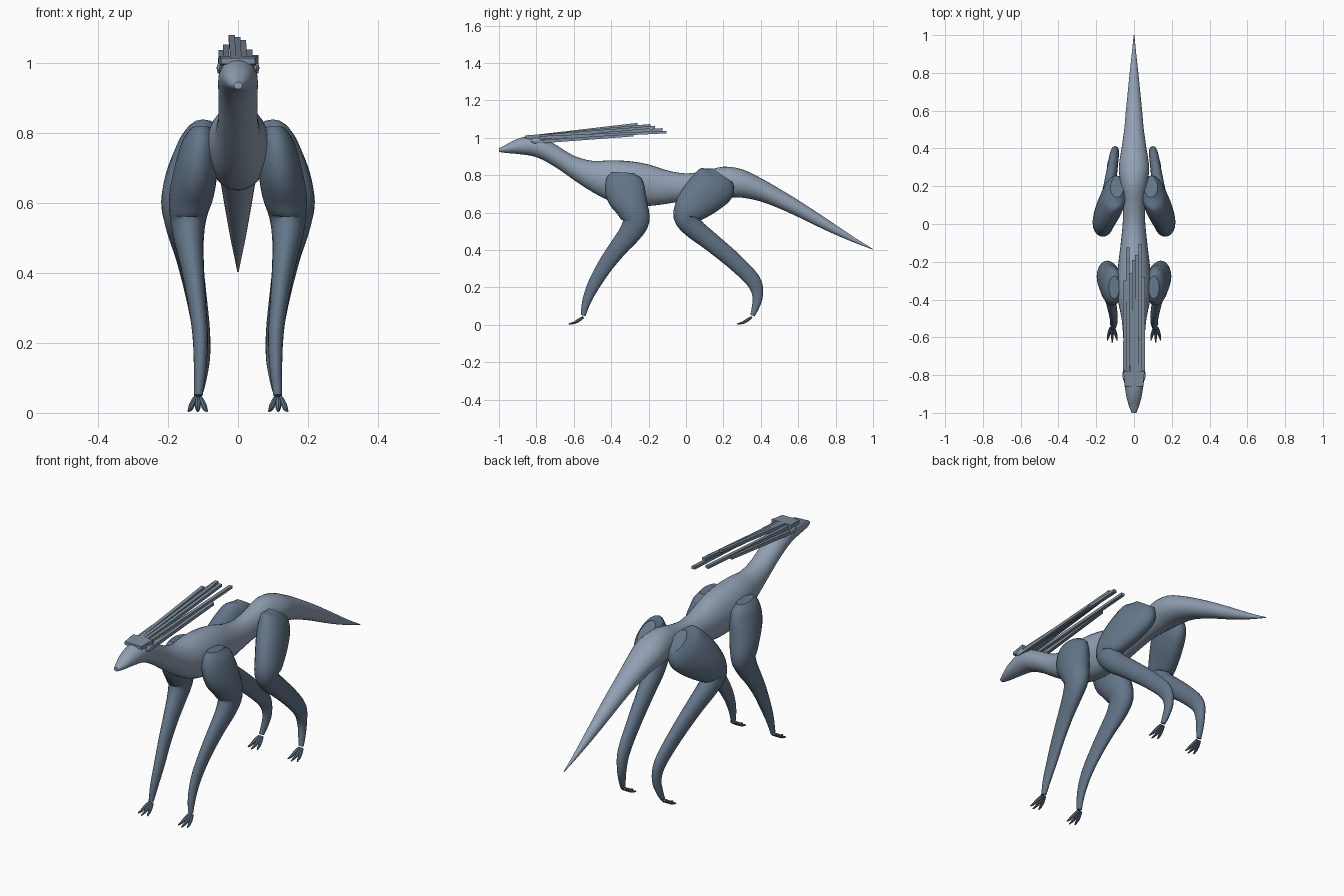
import bpy, bmesh, math
from mathutils import Vector

if "Cube" in bpy.data.objects:
    bpy.data.objects.remove(bpy.data.objects["Cube"])


def material(name, rgb):
    m = bpy.data.materials.new(name)
    m.diffuse_color = (*rgb, 1)
    m.use_nodes = True
    m.node_tree.nodes["Principled BSDF"].inputs["Base Color"].default_value = m.diffuse_color
    return m


HIDE = material("pale slate hide", (0.28, 0.35, 0.45))
LIMB = material("dark slate limb", (0.125, 0.18, 0.25))
QUILL = material("grey quill", (0.21, 0.27, 0.34))


def finish(bm, name, mat, angle=40):
    bmesh.ops.recalc_face_normals(bm, faces=bm.faces)
    me = bpy.data.meshes.new(name)
    bm.to_mesh(me)
    bm.free()
    ob = bpy.data.objects.new(name, me)
    bpy.context.collection.objects.link(ob)
    me.materials.append(mat)
    if angle:
        bpy.ops.object.select_all(action='DESELECT')
        ob.select_set(True)
        bpy.context.view_layer.objects.active = ob
        bpy.ops.object.shade_smooth_by_angle(angle=math.radians(angle))
    return ob


def smooth_rows(rows, steps):
    """Interpolate stations with a Catmull-Rom spline."""
    rows = [Vector(r) for r in rows]
    out = []
    for i in range(len(rows) - 1):
        a, b, c, d = (rows[min(max(i + k, 0), len(rows) - 1)] for k in (-1, 0, 1, 2))
        for s in range(steps):
            t = s / steps
            out.append(0.5 * (2 * b + (c - a) * t + (2 * a - 5 * b + 4 * c - d) * t * t
                              + (3 * b - a - 3 * c + d) * t ** 3))
    return out + [rows[-1]]


def loft(bm, rings):
    loops = [[bm.verts.new(p) for p in ring] for ring in rings]
    for a, b in zip(loops, loops[1:]):
        n = len(a)
        for i in range(n):
            bm.faces.new((a[i], a[(i + 1) % n], b[(i + 1) % n], b[i]))
    bm.faces.new(loops[0])
    bm.faces.new(loops[-1])


def tube(bm, rows, steps=4, sides=20, flip=1):
    """Rows of x, y, z, sideways radius, in-plane radius."""
    pts = smooth_rows(rows, steps)
    rings = []
    for i, p in enumerate(pts):
        q, r = pts[max(i - 1, 0)], pts[min(i + 1, len(pts) - 1)]
        t = Vector((0, r[1] - q[1], r[2] - q[2])).normalized()
        n = Vector((0, -t.z, t.y))
        ring = []
        for k in range(sides):
            a = math.tau * k / sides
            v = Vector(p[:3]) + Vector((1, 0, 0)) * p[3] * math.cos(a) + n * p[4] * math.sin(a)
            ring.append((v.x * flip, v.y, max(v.z, 0)))
        rings.append(ring)
    loft(bm, rings)


# Head, neck, torso and tail: y, top, bottom, half width
spine = [(-1, .945, .925, .012), (-.96, .965, .919, .028), (-.9, .995, .914, .043),
         (-.8, 1.013, .897, .056), (-.7, .965, .845, .056), (-.6, .905, .775, .057),
         (-.5, .877, .71, .066), (-.4, .88, .66, .086), (-.3, .875, .638, .091),
         (-.2, .858, .636, .082), (-.1, .826, .648, .07), (0, .81, .665, .06),
         (.1, .823, .68, .058), (.2, .846, .682, .07), (.3, .832, .68, .08),
         (.4, .785, .66, .066), (.5, .728, .622, .052), (.6, .667, .577, .043),
         (.7, .602, .528, .033), (.8, .535, .482, .023), (.9, .468, .44, .012),
         (1, .406, .402, .002)]
bm = bmesh.new()
rings = []
for y, top, bot, w in (tuple(v) for v in (smooth_rows(spine, 3))):
    rings.append([(w * math.cos(math.tau * k / 28), y,
                   (top + bot) / 2 + (top - bot) / 2 * math.sin(math.tau * k / 28))
                  for k in range(28)])
loft(bm, rings)
finish(bm, "body", HIDE)

fore = [(.105, -.335, .815, .028, .06), (.11, -.335, .775, .05, .096),
        (.12, -.32, .70, .062, .106), (.133, -.285, .62, .064, .085),
        (.142, -.268, .555, .052, .072), (.14, -.30, .49, .042, .06),
        (.13, -.36, .415, .033, .05), (.118, -.43, .32, .026, .042),
        (.108, -.49, .22, .022, .034), (.108, -.53, .13, .018, .024),
        (.113, -.55, .05, .012, .013)]
hind = [(.09, .195, .80, .035, .065), (.10, .165, .76, .062, .114),
        (.125, .10, .70, .07, .114), (.155, .03, .63, .062, .093),
        (.165, .0, .575, .052, .066), (.155, .045, .515, .046, .056),
        (.14, .13, .447, .038, .05), (.12, .26, .338, .03, .045),
        (.105, .36, .235, .025, .04), (.10, .383, .155, .02, .028),
        (.107, .37, .09, .016, .019), (.114, .355, .05, .012, .012)]

for side, flip in (("right", 1), ("left", -1)):
    # Legs
    for name, rows in (("front_leg", fore), ("hind_leg", hind)):
        bm = bmesh.new()
        tube(bm, rows, flip=flip)
        finish(bm, f"{side}_{name}", LIMB)
    # Feet with spread toes and small claws
    for name, y in (("front_foot", -.55), ("hind_foot", .35)):
        bm = bmesh.new()
        for s, reach in ((-1, .066), (0, .078), (1, .066)):
            x = .115
            tube(bm, [(x + s * .009, y + .002, .042, .006, .006),
                      (x + s * .015, y - .022, .026, .009, .009),
                      (x + s * .021, y - .045, .012, .007, .007),
                      (x + s * .026, y - reach, .005, .003, .003)],
                 steps=2, sides=8, flip=flip)
        finish(bm, f"{side}_{name}", LIMB)
    # Ear bumps
    bm = bmesh.new()
    bmesh.ops.create_uvsphere(bm, u_segments=12, v_segments=8, radius=1)
    for v in bm.verts:
        v.co = (flip * .053 + v.co.x * .008, -.80 + v.co.y * .03, .985 + v.co.z * .015)
    finish(bm, f"{side}_ear", HIDE)


def bar(bm, a, b, w0, h0, w1, h1):
    """Four-sided tapered bar from a to b."""
    loft(bm, [[(p[0] + sx * w, p[1], p[2] + sz * h)
               for sx, sz in ((-1, -1), (1, -1), (1, 1), (-1, 1))]
              for p, w, h in ((a, w0, h0), (b, w1, h1))])


# Crest plate on the back of the head
bm = bmesh.new()
bar(bm, (0, -.86, 1.005), (0, -.78, 1.003), .048, .008, .056, .016)
finish(bm, "crest_base", QUILL, 0)

# Swept-back quills: base x, base z, tip x, tip y, tip z
quills = [(-.05, .978, -.046, -.30, 1.03), (-.033, 1.0, -.034, -.125, 1.045),
          (-.014, 1.008, -.018, -.26, 1.073), (.002, 1.008, -.002, -.19, 1.067),
          (.018, 1.006, .014, -.165, 1.058), (.034, 1.0, .032, -.105, 1.031),
          (.05, .978, .049, -.28, 1.015)]
bm = bmesh.new()
for x, z, tx, ty, tz in quills:
    bar(bm, (x, -.80, z), (tx, ty, tz), .008, .009, .009, .007)
finish(bm, "quills", QUILL, 0)
